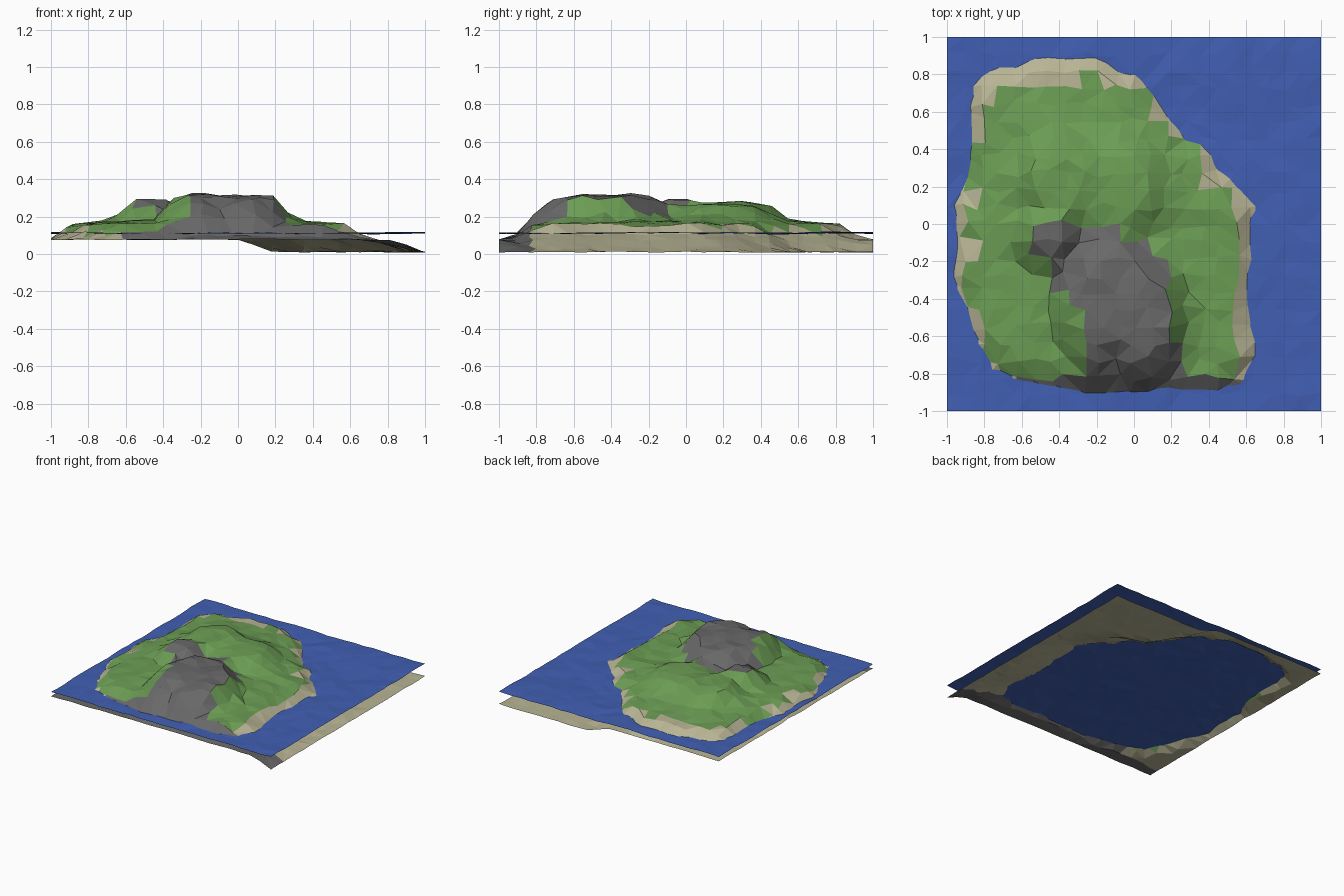
import bpy
import bmesh
import math
import random
from mathutils import Vector, noise

random.seed(4)
CELLS = 22
WATER_LEVEL = 0.112

default_cube = bpy.data.objects.get("Cube")
if default_cube:
    bpy.data.objects.remove(default_cube, do_unlink=True)


def material(name, colour):
    mat = bpy.data.materials.new(name)
    mat.use_nodes = True
    mat.diffuse_color = (*colour, 1)
    mat.node_tree.nodes["Principled BSDF"].inputs["Base Color"].default_value = (*colour, 1)
    return mat


sand = material("sand", (0.48, 0.46, 0.30))
grass = material("grass", (0.15, 0.34, 0.09))
rock = material("rock", (0.14, 0.14, 0.14))
sea_blue = material("sea blue", (0.053, 0.115, 0.45))

# Plan outlines of the coast, the meadow and the bare rock
coast = [(-.88, .7), (-.78, .83), (-.6, .84), (-.52, .89), (-.2, .89), (-.1, .81), (0, .81),
         (.1, .69), (.15, .6), (.28, .43), (.38, .42), (.43, .3), (.55, .2), (.63, .1),
         (.61, -.2), (.6, -.5), (.64, -.6), (.64, -.77), (.5, -.88), (.2, -.87), (-.2, -.91),
         (-.4, -.86), (-.65, -.82), (-.78, -.74), (-.85, -.58), (-.89, -.45), (-.96, -.28),
         (-.94, -.1), (-.96, .1), (-.88, .25), (-.87, .45)]
meadow = [(-.83, .66), (-.6, .73), (-.35, .7), (-.25, .8), (-.1, .68), (.05, .68), (.2, .43),
          (.35, .4), (.38, .25), (.54, .1), (.54, -.8), (-.7, -.83), (-.8, -.7), (-.87, -.4),
          (-.86, .4)]
crag = [(-.58, -.16), (-.58, -.03), (-.44, -.03), (-.37, .12), (-.3, -.01), (-.02, -.07),
        (.16, -.23), (.18, -.5), (.28, -.68), (.25, -.95), (-.5, -.95), (-.28, -.75),
        (-.29, -.48), (-.43, -.35), (-.41, -.16)]

# Hills: centre x, centre y, radius x, radius y, height above the plain
hills = [(-.2, -.45, .24, .44, .135), (.05, -.5, .26, .4, .13), (-.15, -.25, .28, .23, .115),
         (-.47, -.06, .22, .17, .115), (-.4, .25, .29, .3, .095), (-.08, .2, .32, .32, .085)]


def smooth(low, high, value):
    t = min(1, max(0, (value - low) / (high - low)))
    return t * t * (3 - 2 * t)


def edges(outline):
    return zip(outline, outline[1:] + outline[:1])


def inside(outline, x, y):
    hit = False
    for (ax, ay), (bx, by) in edges(outline):
        if (ay > y) != (by > y) and x < ax + (y - ay) * (bx - ax) / (by - ay):
            hit = not hit
    return hit


def coast_distance(x, y):
    """Distance to the coast, positive on land."""
    point = Vector((x, y))
    nearest = 9
    for a, b in edges(coast):
        a, b = Vector(a), Vector(b)
        t = (point - a).dot(b - a) / (b - a).length_squared
        nearest = min(nearest, (point - a.lerp(b, min(1, max(0, t)))).length)
    return nearest if inside(coast, x, y) else -nearest


def land_height(x, y):
    d = coast_distance(x, y)
    if d < 0:
        # Shallow shelf to the west and south, deep floor to the north east
        shelf = max(0.077, WATER_LEVEL + 0.7 * d) + random.uniform(-0.003, 0.003)
        slope = 0.55 if y > 0.5 else 0.32
        deep = max(0.008, WATER_LEVEL - 0.005 + slope * d) + random.uniform(0, 0.006)
        mix = smooth(-0.02, 0.2, x) * max(smooth(-1, -0.84, y), smooth(0.82, 1, x))
        return shelf + (deep - shelf) * mix
    ground = WATER_LEVEL + min(0.05, 0.75 * d) + 0.02 * smooth(0.1, 0.4, d)
    rise = 0
    for cx, cy, rx, ry, height in hills:
        r = math.hypot((x - cx) / rx, (y - cy) / ry)
        rise = max(rise, height * (1 - smooth(0.5, 1.05, r)))
    bumps = 0.014 * noise.noise(Vector((x * 6, y * 6, 2))) + random.uniform(-0.006, 0.006)
    return ground + rise + bumps * smooth(0.02, 0.15, d)


def sea_height(x, y):
    ripple = 0.008 * noise.noise(Vector((x * 3, y * 3, 7)))
    return WATER_LEVEL + ripple + random.uniform(-0.004, 0.004)


def sheet(name, height, materials, colour_rule, jitter):
    """Faceted square sheet with shaken vertices."""
    bm = bmesh.new()
    bmesh.ops.create_grid(bm, x_segments=CELLS, y_segments=CELLS, size=1)
    for v in bm.verts:
        for axis in (0, 1):
            if abs(v.co[axis]) < 0.99:
                v.co[axis] += random.uniform(-jitter, jitter)
        v.co.z = height(v.co.x, v.co.y)
    # Paint per cell, then split each cell into two triangles
    for f in bm.faces:
        centre = f.calc_center_median()
        f.material_index = colour_rule(centre.x, centre.y)
    bmesh.ops.triangulate(bm, faces=bm.faces[:], quad_method='SHORT_EDGE')
    mesh = bpy.data.meshes.new(name)
    bm.to_mesh(mesh)
    bm.free()
    for mat in materials:
        mesh.materials.append(mat)
    obj = bpy.data.objects.new(name, mesh)
    bpy.context.collection.objects.link(obj)
    return obj


def land_colour(x, y):
    if inside(crag, x, y) or (y < -0.81 and x > -0.62) or y < -0.9:
        return 2
    return 1 if inside(meadow, x, y) else 0


# Island with its sea bed, and the rippled sea surface
sheet("island", land_height, (sand, grass, rock), land_colour, 0.024)
sheet("sea_surface", sea_height, (sea_blue,), lambda x, y: 0, 0.02)
